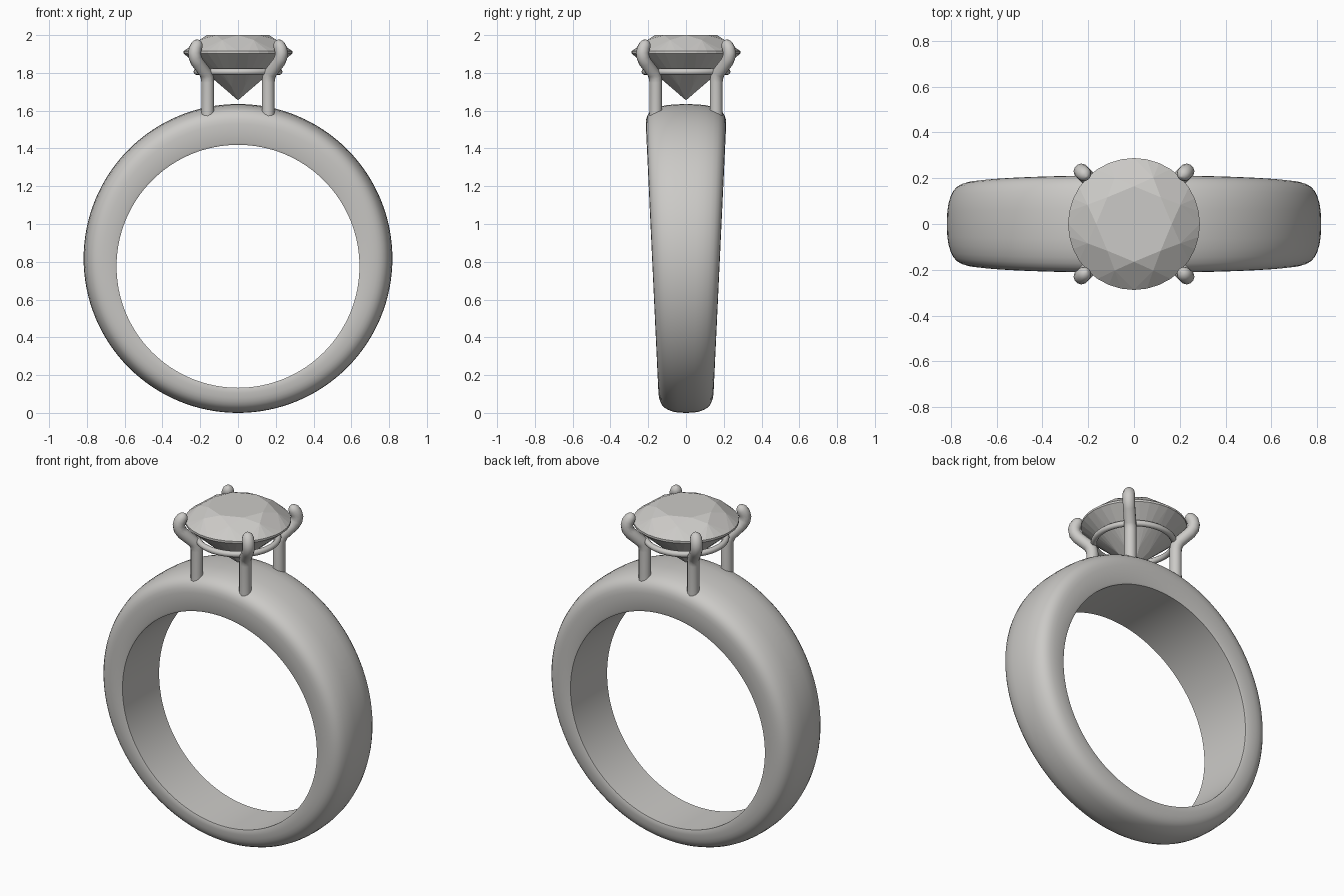
import bpy, bmesh
from math import sin, cos, pi, radians

cube = bpy.data.objects.get("Cube")
if cube:
    bpy.data.objects.remove(cube, do_unlink=True)


def make_material(name, rgb):
    mat = bpy.data.materials.new(name)
    mat.use_nodes = True
    colour = (*rgb, 1.0)
    mat.diffuse_color = colour
    mat.node_tree.nodes["Principled BSDF"].inputs["Base Color"].default_value = colour
    return mat


silver = make_material("warm silver", (0.60, 0.59, 0.57))


def activate(obj):
    bpy.ops.object.select_all(action='DESELECT')
    obj.select_set(True)
    bpy.context.view_layer.objects.active = obj


def finish(obj, smooth=True):
    obj.data.materials.clear()
    obj.data.materials.append(silver)
    activate(obj)
    if smooth:
        bpy.ops.object.shade_smooth_by_angle(angle=radians(40))
    return obj


def from_bmesh(name, bm, smooth=True):
    bmesh.ops.recalc_face_normals(bm, faces=bm.faces[:])
    mesh = bpy.data.meshes.new(name)
    bm.to_mesh(mesh)
    bm.free()
    obj = bpy.data.objects.new(name, mesh)
    bpy.context.collection.objects.link(obj)
    return finish(obj, smooth)


# Band: domed section swept between two offset circles, widening upward
OUTER_R, INNER_R, INNER_Z = 0.8175, 0.643, 0.776
dome = [(0, 0), (0.3, 0.002), (0.5, 0.007), (0.68, 0.017), (0.8, 0.028),
        (0.89, 0.042), (0.95, 0.06), (0.985, 0.08), (1, 0.105)]
half = [(f, OUTER_R, OUTER_R - drop) for f, drop in dome]
half += [(1, INNER_Z, INNER_R + 0.012), (0.975, INNER_Z, INNER_R)]
section = half + [(-f, c, r) for f, c, r in reversed(half[1:])]

STEPS = 128
bm = bmesh.new()
rings = []
for i in range(STEPS):
    a = 2 * pi * i / STEPS
    ring = []
    for f, centre, r in section:
        z = centre + r * cos(a)
        ring.append(bm.verts.new((r * sin(a), f * (0.141 + 0.047 * z), z)))
    rings.append(ring)
n = len(section)
for i in range(STEPS):
    p, q = rings[i], rings[(i + 1) % STEPS]
    for j in range(n):
        k = (j + 1) % n
        bm.faces.new((p[j], p[k], q[k], q[j]))
from_bmesh("band", bm)

# Gem: brilliant cut as the hull of its facet corners
GIRDLE_R = 0.288
bm = bmesh.new()


def corner_ring(count, r, z, turn=0.0):
    for i in range(count):
        a = 2 * pi * (i + turn) / count
        bm.verts.new((r * cos(a), r * sin(a), z))


corner_ring(8, 0.165, 2.0)
corner_ring(8, 0.22, 1.974, 0.5)
corner_ring(32, GIRDLE_R, 1.915)
corner_ring(32, GIRDLE_R, 1.903)
corner_ring(8, 0.09, 1.727, 0.5)
bm.verts.new((0, 0, 1.655))
bmesh.ops.convex_hull(bm, input=bm.verts[:])
bmesh.ops.dissolve_limit(bm, angle_limit=radians(1), verts=bm.verts[:], edges=bm.edges[:])
from_bmesh("gem", bm, smooth=False)

# Gallery ring under the gem
bpy.ops.mesh.primitive_torus_add(location=(0, 0, 1.806), major_radius=0.218,
                                 minor_radius=0.017, major_segments=64, minor_segments=12)
gallery = bpy.context.object
gallery.name = "gallery_ring"
finish(gallery)

# Prongs: bent rods with rounded tips, as (diagonal offset, height, thickness)
path = [(0.16, 1.53, 1), (0.16, 1.75, 1), (0.163, 1.775, 1), (0.172, 1.8, 1),
        (0.215, 1.855, 1), (0.227, 1.88, 1), (0.23, 1.905, 1), (0.226, 1.928, 1),
        (0.217, 1.948, 0.93), (0.211, 1.96, 0.75), (0.207, 1.968, 0.45), (0.205, 1.972, 0.1)]
for side, sx in (("left", 1), ("right", -1)):
    for end, sy in (("front", -1), ("back", 1)):
        curve = bpy.data.curves.new("prong", 'CURVE')
        curve.dimensions = '3D'
        curve.bevel_depth = 0.034
        curve.bevel_resolution = 4
        curve.use_fill_caps = True
        spline = curve.splines.new('POLY')
        spline.points.add(len(path) - 1)
        for point, (d, z, thick) in zip(spline.points, path):
            point.co = (sx * d, sy * d, z, 1)
            point.radius = thick
        prong = bpy.data.objects.new(f"{end}_{side}_prong", curve)
        bpy.context.collection.objects.link(prong)
        activate(prong)
        bpy.ops.object.convert(target='MESH')
        finish(bpy.context.object)
